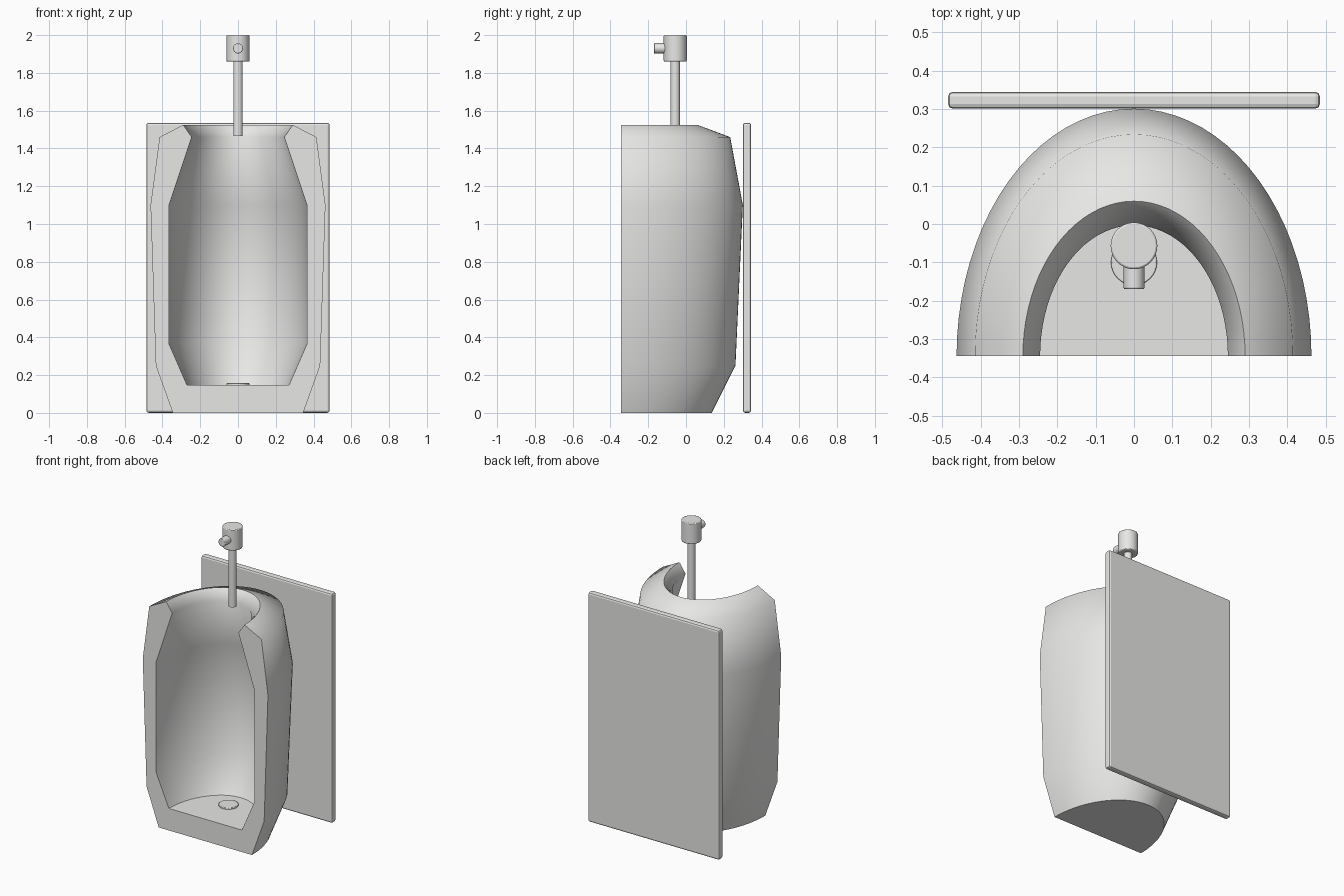
import bpy, bmesh, math

cube = bpy.data.objects.get("Cube")
if cube:
    bpy.data.objects.remove(cube, do_unlink=True)

FRONT = -0.345      # flat front plane
STRETCH = 1.395     # depth of the half ellipse relative to its half width
STEPS = 40

porcelain = bpy.data.materials.new("light_grey")
porcelain.use_nodes = True
GREY = (0.8, 0.8, 0.79, 1)
porcelain.diffuse_color = GREY
porcelain.node_tree.nodes["Principled BSDF"].inputs["Base Color"].default_value = GREY


def finish(obj, name, bevel=0, segments=2):
    obj.name = name
    obj.data.materials.clear()
    obj.data.materials.append(porcelain)
    if bevel:
        mod = obj.modifiers.new("soft_edges", "BEVEL")
        mod.width, mod.segments = bevel, segments
        mod.limit_method, mod.angle_limit = "ANGLE", math.radians(50)
    return obj


def cylinder(name, radius, depth, loc, tilt=0, bevel=0):
    bpy.ops.mesh.primitive_cylinder_add(vertices=32, radius=radius, depth=depth,
                                        location=loc, rotation=(tilt, 0, 0))
    bpy.ops.object.shade_smooth_by_angle(angle=math.radians(40))
    return finish(bpy.context.object, name, bevel)


# Bowl: half-turn of a wall profile (half width, height), outside up and inside down
profile = [(0.345, 0), (0.435, 0.25), (0.463, 1.1), (0.415, 1.46), (0.29, 1.525),
           (0.245, 1.46), (0.365, 1.1), (0.365, 0.365), (0.27, 0.147)]
sharp_heights = (0, 1.525, 0.147)
bm = bmesh.new()
rings = []
for r, z in profile:
    angles = [math.pi * i / STEPS for i in range(STEPS + 1)]
    rings.append([bm.verts.new((r * math.cos(a), FRONT + STRETCH * r * math.sin(a), z))
                  for a in angles])
for low, high in zip(rings, rings[1:]):
    for i in range(STEPS):
        bm.faces.new((low[i], low[i + 1], high[i + 1], high[i])).smooth = True
bm.faces.new(rings[0])                                      # underside
bm.faces.new(rings[-1])                                     # basin floor
bm.faces.new([r[0] for r in rings] + [r[-1] for r in reversed(rings)])  # front face
for edge in bm.edges:
    a, b = (v.co for v in edge.verts)
    level = abs(a.z - b.z) < 1e-5 and any(abs(a.z - h) < 1e-4 for h in sharp_heights)
    at_front = max(a.y, b.y) < FRONT + 1e-4
    if level or at_front:
        edge.smooth = False
bmesh.ops.recalc_face_normals(bm, faces=bm.faces)
mesh = bpy.data.meshes.new("bowl")
bm.to_mesh(mesh)
bm.free()
bowl = bpy.data.objects.new("bowl", mesh)
bpy.context.collection.objects.link(bowl)
finish(bowl, "bowl")

# Wall panel behind the bowl
bpy.ops.mesh.primitive_cube_add(size=1, location=(0, 0.323, 0.768))
panel = bpy.context.object
panel.scale = (0.97, 0.044, 1.535)
bpy.ops.object.transform_apply(location=False, rotation=False, scale=True)
finish(panel, "back_panel", 0.012, 2)

# Flush fittings and drain
cylinder("flush_pipe", 0.025, 0.4, (0, -0.057, 1.665))
cylinder("valve_head", 0.061, 0.14, (0, -0.057, 1.93), bevel=0.005)
cylinder("flush_button", 0.027, 0.07, (0, -0.135, 1.93), math.pi / 2, bevel=0.004)
cylinder("drain_cover", 0.06, 0.02, (0, -0.1, 0.147), bevel=0.003)
